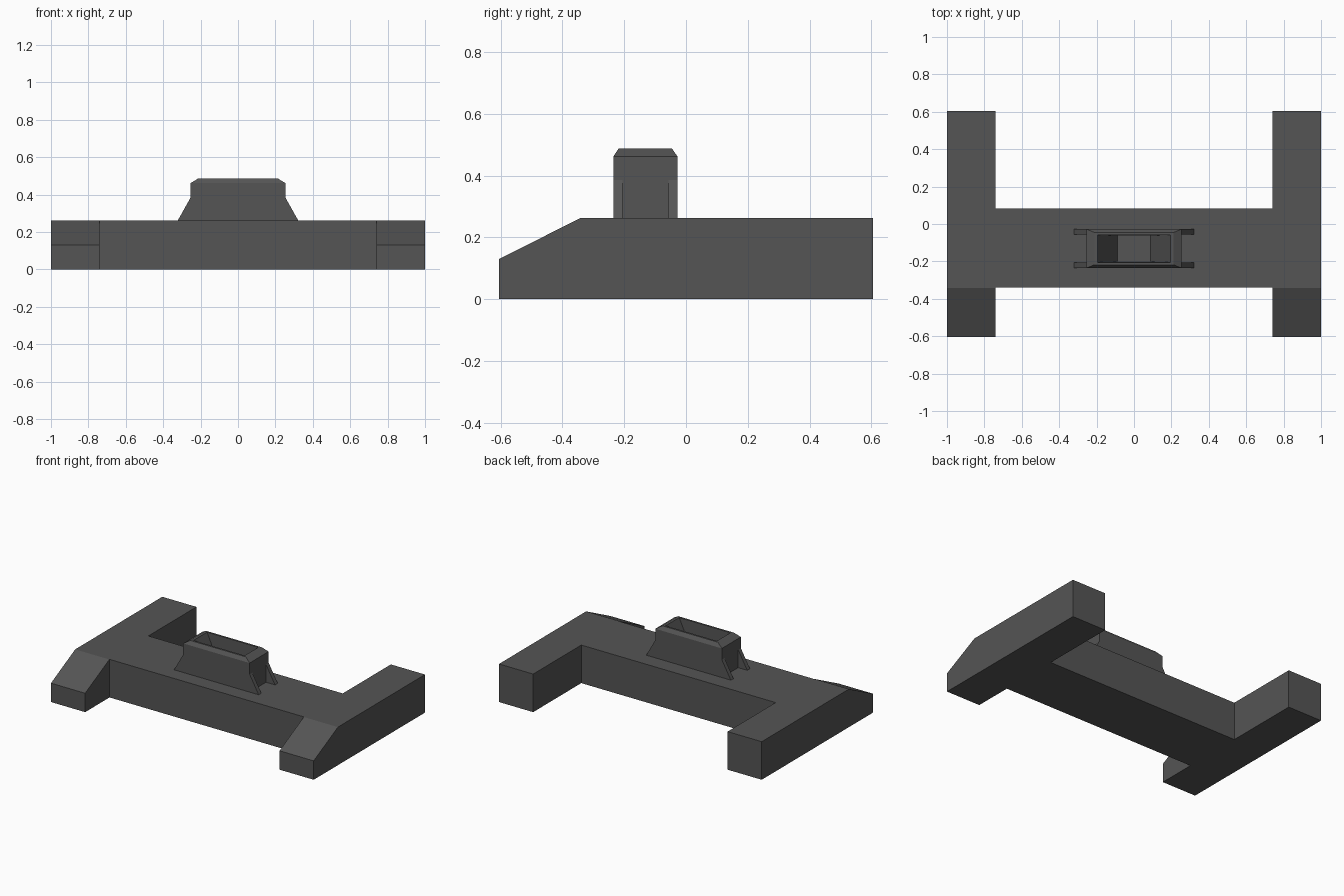
import bpy, bmesh
from mathutils import Vector

if "Cube" in bpy.data.objects:
    bpy.data.objects.remove(bpy.data.objects["Cube"])

mat = bpy.data.materials.new("dark_grey")
mat.diffuse_color = (0.09, 0.09, 0.09, 1)
mat.use_nodes = True
mat.node_tree.nodes["Principled BSDF"].inputs["Base Color"].default_value = mat.diffuse_color


def finish(name, bm):
    bmesh.ops.recalc_face_normals(bm, faces=bm.faces[:])
    me = bpy.data.meshes.new(name)
    bm.to_mesh(me)
    bm.free()
    me.materials.append(mat)
    ob = bpy.data.objects.new(name, me)
    bpy.context.collection.objects.link(ob)
    return ob


def prism(points, direction):
    bm = bmesh.new()
    face = bm.faces.new([bm.verts.new(p) for p in points])
    ext = bmesh.ops.extrude_face_region(bm, geom=[face], use_keep_orig=True)
    moved = [g for g in ext["geom"] if isinstance(g, bmesh.types.BMVert)]
    bmesh.ops.translate(bm, verts=moved, vec=direction)
    return bm


TOP = 0.262
FRONT, BACK = -0.235, -0.028

# H-shaped base: two long side bars joined by a crossbar
half = [(0.74, -0.34), (0.74, -0.605), (1, -0.605), (1, 0.605), (0.74, 0.605), (0.74, 0.082)]
outline = half + [(-x, y) for x, y in reversed(half)]
bm = prism([(x, y, 0) for x, y in outline], Vector((0, 0, TOP)))

# Slope the front ends of both side bars
slope_start = Vector((0, -0.342, TOP))
normal = Vector((0, -(TOP - 0.13), 0.263)).normalized()
cut = bmesh.ops.bisect_plane(bm, geom=bm.verts[:] + bm.edges[:] + bm.faces[:],
                             plane_co=slope_start, plane_no=normal, clear_outer=True)
bmesh.ops.holes_fill(bm, edges=[e for e in bm.edges if e.is_boundary], sides=0)
finish("base_frame", bm)

# Hollow socket: rectangular rings from outer foot over the rim to the tapered inner floor
rings = [(0.253, 0.0, TOP), (0.253, 0.0, 0.462), (0.212, 0.017, 0.487),
         (0.195, 0.03, 0.487), (0.088, 0.034, TOP + 0.002)]
bm = bmesh.new()
loops = []
for x, inset, z in rings:
    f, b = FRONT + inset, BACK - inset
    loops.append([bm.verts.new(p) for p in ((-x, f, z), (x, f, z), (x, b, z), (-x, b, z))])
for low, high in zip(loops, loops[1:]):
    for i in range(4):
        j = (i + 1) % 4
        bm.faces.new((low[i], low[j], high[j], high[i]))
bm.faces.new(loops[-1])
bm.faces.new(loops[0][::-1])
finish("socket", bm)

# Triangular buttress fins at the four socket corners
THICK = 0.029
for side, sx in (("left", -1), ("right", 1)):
    for end, y in (("front", FRONT), ("back", BACK - THICK)):
        tri = [(sx * 0.253, y, TOP), (sx * 0.322, y, TOP), (sx * 0.253, y, 0.385)]
        finish(f"socket_fin_{end}_{side}", prism(tri, Vector((0, THICK, 0))))
